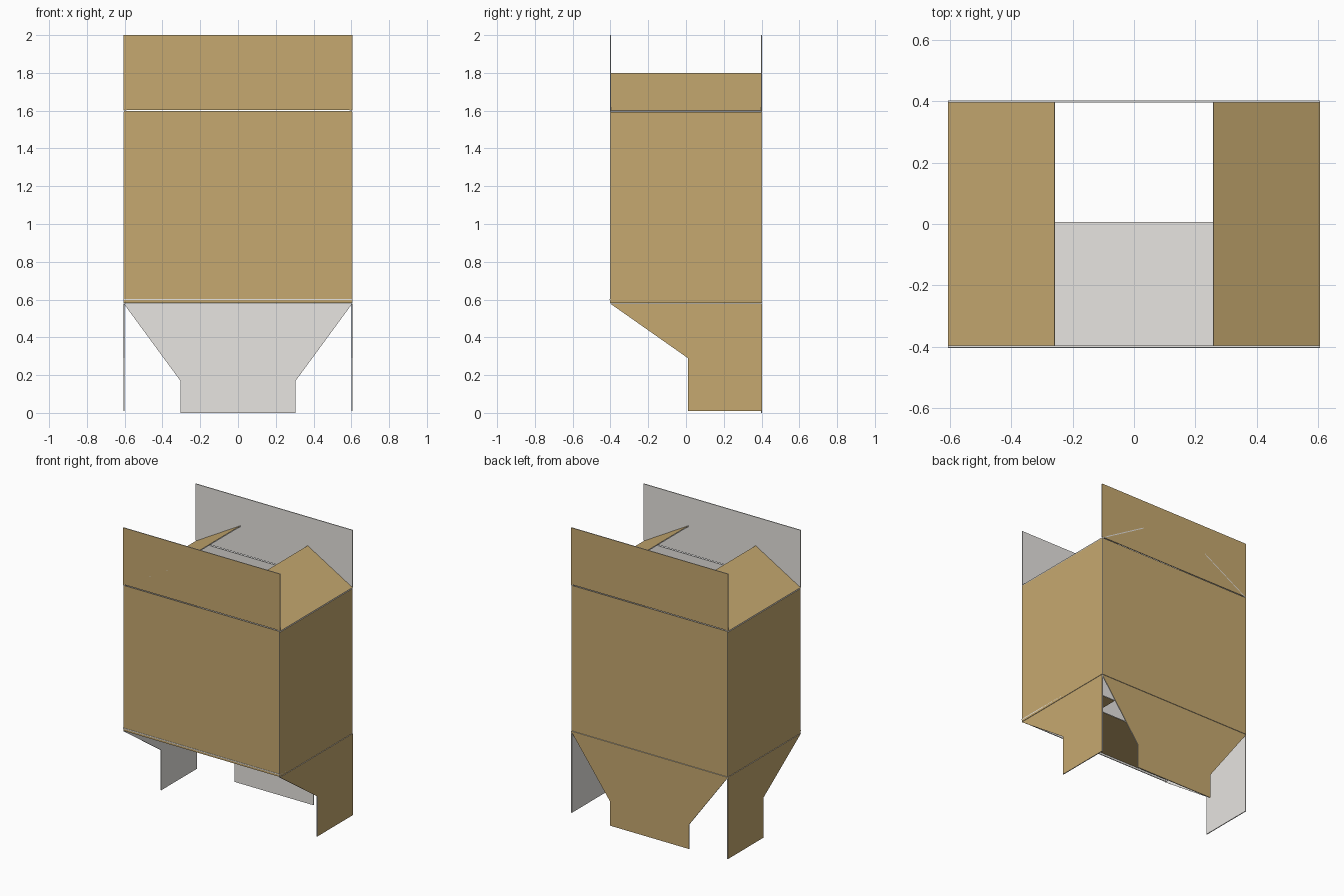
import bpy, bmesh
from mathutils import Vector

if "Cube" in bpy.data.objects:
    bpy.data.objects.remove(bpy.data.objects["Cube"])

T = 0.006                      # board thickness
X, Y = 0.606, 0.403            # outer half width and half depth
Z0, Z1 = 0.583, 1.598          # lower and upper fold heights


def material(name, rgb):
    m = bpy.data.materials.new(name)
    m.diffuse_color = (*rgb, 1)
    m.use_nodes = True
    m.node_tree.nodes["Principled BSDF"].inputs["Base Color"].default_value = m.diffuse_color
    return m


CARD = material("brown cardboard", (0.565, 0.397, 0.162))
LINING = material("pale grey lining", (0.80, 0.78, 0.75))


def board(name, outline, place, outward):
    """Thin board: the outline lies on the outer face, thickness goes inward.
    Outer face is brown, inner face and rim are pale grey."""
    n = Vector(outward).normalized()
    bm = bmesh.new()
    outer = [Vector(place(*p)) for p in outline]
    a = [bm.verts.new(p) for p in outer]
    b = [bm.verts.new(p - n * T) for p in outer]
    bm.faces.new(a)
    bm.faces.new(b[::-1])
    for i in range(len(a)):
        j = (i + 1) % len(a)
        bm.faces.new((a[j], a[i], b[i], b[j]))
    bmesh.ops.recalc_face_normals(bm, faces=bm.faces)
    for f in bm.faces:
        f.normal_update()
        f.material_index = 0 if f.normal.dot(n) > 0.9 else 1
    me = bpy.data.meshes.new(name)
    bm.to_mesh(me)
    bm.free()
    me.materials.append(CARD)
    me.materials.append(LINING)
    ob = bpy.data.objects.new(name, me)
    bpy.context.collection.objects.link(ob)


def rect(u0, u1, v0, v1):
    return [(u0, v0), (u1, v0), (u1, v1), (u0, v1)]


# Front and back walls with upright top flaps
for side, s in (("front", -1), ("back", 1)):
    on_wall = lambda u, v, s=s: (u, s * Y, v)
    board(side + "_wall", rect(-X + 0.003, X - 0.003, Z0, Z1), on_wall, (0, s, 0))
    board(side + "_top_flap", rect(-X, X, Z1 + 0.006, 2.0), on_wall, (0, s, 0))

# Side walls, half-folded top flaps and stepped bottom flaps
side_flap = [(-Y, Z0 - 0.003), (0.01, 0.29), (0.01, 0.01), (Y, 0.01), (Y, Z0 - 0.003)]
for side, s in (("left", -1), ("right", 1)):
    on_wall = lambda u, v, s=s: (s * X, u, v)
    on_slope = lambda u, v, s=s: (s * (X - 0.346 * v), u, 1.6 + 0.2 * v)
    board(side + "_wall", rect(-Y + 0.003, Y - 0.003, Z0, Z1 - 0.005), on_wall, (s, 0, 0))
    board(side + "_top_flap", rect(-Y, Y, 0, 1), on_slope, (s * 0.2, 0, 0.346))
    board(side + "_bottom_flap", side_flap, on_wall, (s, 0, 0))

# Back bottom flap: hanging tongue
board("back_bottom_flap",
      [(-X, Z0 - 0.003), (-0.305, 0.17), (-0.305, 0), (0.305, 0), (0.305, 0.17), (X, Z0 - 0.003)],
      lambda u, v: (u, Y, v), (0, 1, 0))

# Front bottom flap: folded in flat, with a notch for the tongue
board("front_bottom_flap",
      [(-X, -Y - 0.002), (X, -Y - 0.002), (X, 0.17), (0.305, 0.17), (0.305, 0.007),
       (-0.305, 0.007), (-0.305, 0.17), (-X, 0.17)],
      lambda u, v: (u, v, 0.597), (0, 0, -1))
